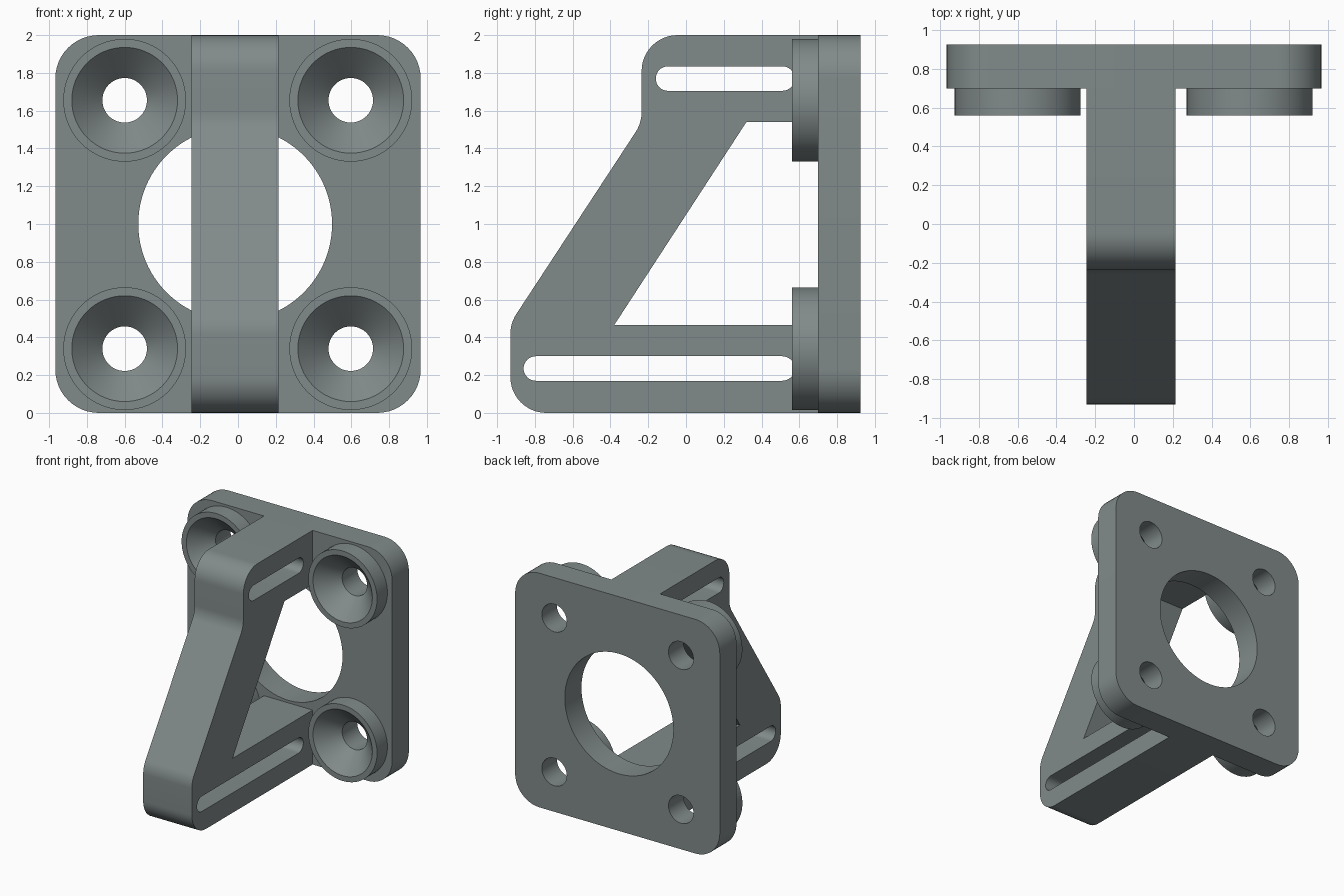
import bpy, bmesh, math
from mathutils import Matrix, Vector

if "Cube" in bpy.data.objects:
    bpy.data.objects.remove(bpy.data.objects["Cube"])

ARM_X = -0.015                      # centre line of arm and bore
PLATE_Y, BACK_Y, COLLAR_Y = 0.70, 0.925, 0.56
SCREWS = [(x, z) for x in (-0.6, 0.597) for z in (0.34, 1.655)]

grey = bpy.data.materials.new("machined grey")
grey.diffuse_color = (0.22, 0.255, 0.255, 1)
grey.use_nodes = True
grey.node_tree.nodes["Principled BSDF"].inputs["Base Color"].default_value = grey.diffuse_color


def circle(cx, cy, r, n=64):
    return [(cx + r * math.cos(2 * math.pi * i / n),
             cy + r * math.sin(2 * math.pi * i / n)) for i in range(n)]


def slot(x0, x1, z0, z1, n=16):
    """Outline with two half-round ends."""
    r, cz, pts = (z1 - z0) / 2, (z0 + z1) / 2, []
    for cx, start in ((x1 - r, -math.pi / 2), (x0 + r, math.pi / 2)):
        for i in range(n + 1):
            a = start + math.pi * i / n
            pts.append((cx + r * math.cos(a), cz + r * math.sin(a)))
    return pts


def rounded(corners, n=12):
    """Polygon with a fillet radius given for each corner."""
    out = []
    for i, (x, y, r) in enumerate(corners):
        p = Vector((x, y))
        if r == 0:
            out.append((x, y))
            continue
        a = (Vector(corners[i - 1][:2]) - p).normalized()
        b = (Vector(corners[(i + 1) % len(corners)][:2]) - p).normalized()
        half = a.angle(b) / 2
        c = p + (a + b).normalized() * (r / math.sin(half))
        s = p + a * (r / math.tan(half)) - c
        e = p + b * (r / math.tan(half)) - c
        sweep = s.angle(e)
        for k in range(n + 1):
            t = k / n
            v = (s * math.sin((1 - t) * sweep) + e * math.sin(t * sweep)) / math.sin(sweep)
            out.append(tuple(c + v))
    return out


def finish(name, bm):
    bmesh.ops.remove_doubles(bm, verts=bm.verts, dist=1e-5)
    bmesh.ops.recalc_face_normals(bm, faces=bm.faces)
    me = bpy.data.meshes.new(name)
    bm.to_mesh(me)
    bm.free()
    me.materials.append(grey)
    ob = bpy.data.objects.new(name, me)
    bpy.context.collection.objects.link(ob)
    return ob


def extruded(name, outlines, depth, matrix):
    """Flat outline with holes, thickened along local z."""
    cu = bpy.data.curves.new(name + " outline", 'CURVE')
    cu.dimensions, cu.fill_mode, cu.extrude = '2D', 'BOTH', depth / 2
    for pts in outlines:
        sp = cu.splines.new('POLY')
        sp.points.add(len(pts) - 1)
        for p, (x, y) in zip(sp.points, pts):
            p.co = (x, y, 0, 1)
        sp.use_cyclic_u = True
    tmp = bpy.data.objects.new("outline", cu)
    bpy.context.collection.objects.link(tmp)
    bpy.context.view_layer.update()
    ev = tmp.evaluated_get(bpy.context.evaluated_depsgraph_get())
    bm = bmesh.new()
    bm.from_mesh(ev.to_mesh())
    bm.transform(matrix)
    bpy.data.objects.remove(tmp)
    return finish(name, bm)


def lathe(name, profile, x, z, n=64):
    """Solid of (radius, y) points spun around a y axis at x, z."""
    bm = bmesh.new()
    rings = [[bm.verts.new((cx, y, cz)) for cx, cz in circle(x, z, r, n)]
             for r, y in profile]
    for a, b in zip(rings, rings[1:]):
        for i in range(n):
            j = (i + 1) % n
            bm.faces.new((a[i], a[j], b[j], b[i]))
    bm.faces.new(rings[0])
    bm.faces.new(rings[-1])
    return finish(name, bm)


def cut(ob, cutter):
    mod = ob.modifiers.new("cut", 'BOOLEAN')
    mod.operation, mod.solver, mod.object = 'DIFFERENCE', 'EXACT', cutter
    bpy.context.view_layer.objects.active = ob
    bpy.ops.object.modifier_apply(modifier=mod.name)


# mounting plate with central bore
w, r = 0.967, 0.23
outline = rounded([(-w, 0, r), (w, 0, r), (w, 2, r), (-w, 2, r)])
to_plate = (Matrix.Translation((0, (PLATE_Y + BACK_Y) / 2, 0))
            @ Matrix.Rotation(math.pi / 2, 4, 'X'))
plate = extruded("mounting_plate", [outline, circle(ARM_X, 1.0, 0.513, 96)],
                 BACK_Y - PLATE_Y, to_plate)
parts = [plate]

# screw collars, with countersunk holes running through the plate
for i, (x, z) in enumerate(SCREWS):
    collar = lathe(f"screw_collar_{i + 1}",
                   [(0.325, COLLAR_Y), (0.325, PLATE_Y)], x, z)
    cutter = lathe("countersink_cutter",
                   [(0.30, COLLAR_Y - 0.02), (0.118, COLLAR_Y + 0.162),
                    (0.118, BACK_Y + 0.1)], x, z)
    cut(collar, cutter)
    cut(plate, cutter)
    bpy.data.objects.remove(cutter)
    parts.append(collar)

# slanted bracket arm: open frame with a slot in each leg
frame = rounded([(PLATE_Y, 0, 0), (PLATE_Y, 0.465, 0), (-0.38, 0.465, 0),
                 (0.32, 1.54, 0), (PLATE_Y, 1.54, 0), (PLATE_Y, 2, 0),
                 (-0.235, 2, 0.19), (-0.235, 1.535, 0.2),
                 (-0.93, 0.475, 0.2), (-0.93, 0, 0.19)])
to_arm = Matrix(((0, 0, 1, ARM_X), (1, 0, 0, 0), (0, 1, 0, 0), (0, 0, 0, 1)))
parts.append(extruded("bracket_arm",
                      [frame, slot(-0.16, 0.575, 1.705, 1.835),
                       slot(-0.86, 0.575, 0.17, 0.30)], 0.46, to_arm))

# smooth the round surfaces, keep the edges crisp
for ob in bpy.context.scene.objects:
    ob.select_set(ob in parts)
bpy.context.view_layer.objects.active = plate
bpy.ops.object.shade_smooth_by_angle(angle=math.radians(30))
